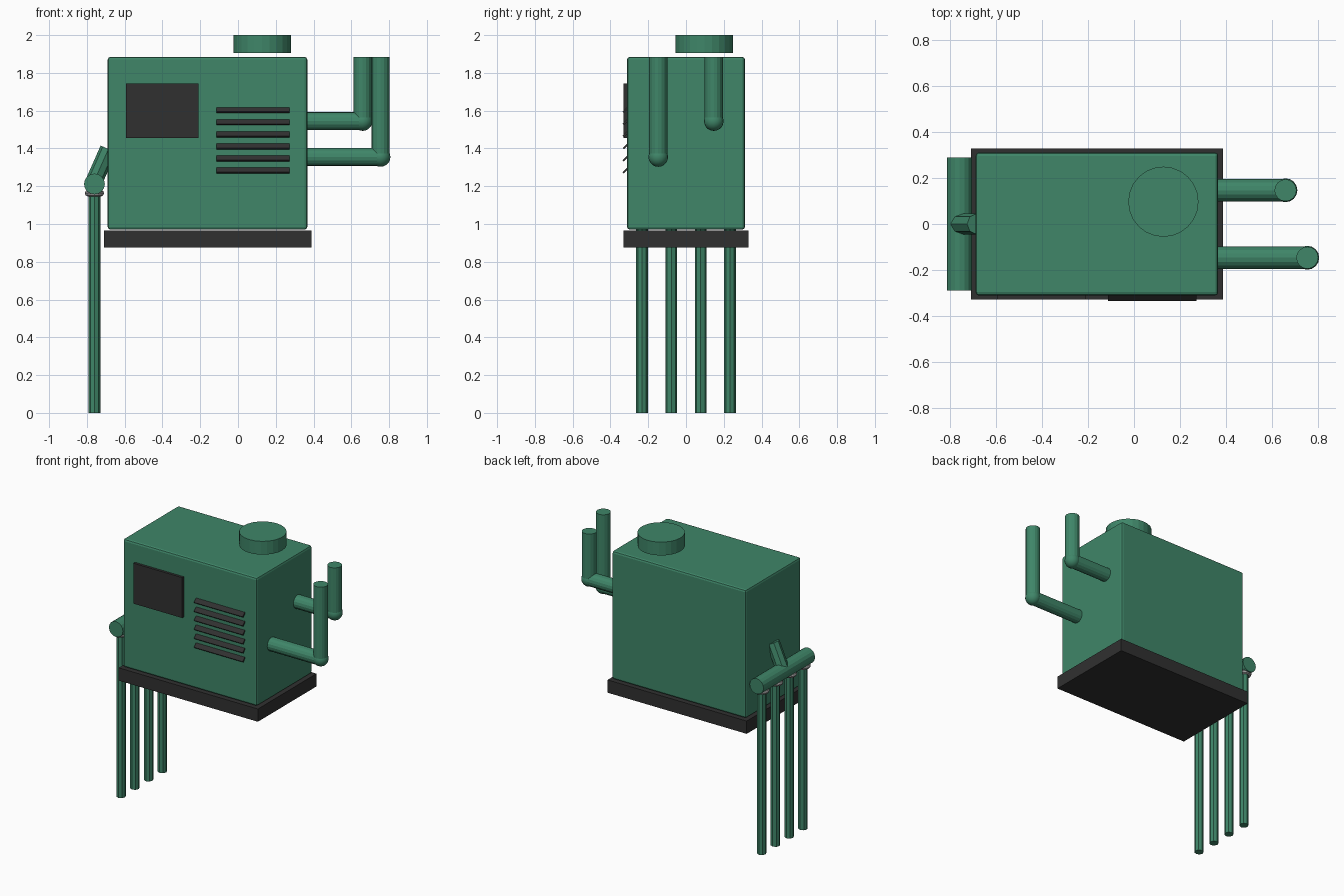
import bpy
import math
from mathutils import Vector

cube = bpy.data.objects.get("Cube")
if cube:
    bpy.data.objects.remove(cube, do_unlink=True)


def material(name, colour):
    mat = bpy.data.materials.new(name)
    mat.use_nodes = True
    mat.diffuse_color = (*colour, 1)
    mat.node_tree.nodes["Principled BSDF"].inputs["Base Color"].default_value = (*colour, 1)
    return mat


green = material("machine green", (0.05, 0.238, 0.14))
dark = material("charcoal", (0.03, 0.03, 0.03))
grey = material("light grey", (0.35, 0.35, 0.35))


def finish(name, mat):
    obj = bpy.context.object
    obj.name = name
    obj.data.materials.append(mat)
    return obj


def box(name, low, high, mat, tilt=0, bevel=0):
    low, high = Vector(low), Vector(high)
    bpy.ops.mesh.primitive_cube_add(size=1, location=(low + high) / 2)
    obj = finish(name, mat)
    obj.scale = high - low
    bpy.ops.object.transform_apply(location=False, rotation=False, scale=True)
    obj.rotation_euler.x = tilt
    if bevel:
        mod = obj.modifiers.new("soft edges", "BEVEL")
        mod.width = bevel
        mod.segments = 2
    return obj


def rod(name, start, end, radius, sides, mat=green):
    start, end = Vector(start), Vector(end)
    axis = end - start
    bpy.ops.mesh.primitive_cylinder_add(
        vertices=sides, radius=radius, depth=axis.length, location=(start + end) / 2,
        rotation=axis.to_track_quat("Z", "Y").to_euler())
    return finish(name, mat)


# Housing and plinth
TOP = 1.885
FACE = 0.367
box("housing", (-0.69, -0.312, 0.97), (FACE, 0.312, TOP), green, bevel=0.015)
box("plinth", (-0.71, -0.33, 0.875), (0.388, 0.33, 0.966), dark)

# Round cap hovering over the top
rod("top_cap", (0.128, 0.097, 1.905), (0.128, 0.097, 2.0), 0.153, 24)

# Front panel and slanted louvres
box("front_panel", (-0.594, -0.33, 1.455), (-0.209, -0.305, 1.743), dark)
for i in range(6):
    z = 1.607 - i * 0.064
    box(f"louvre_{i + 1}", (-0.113, -0.339, z - 0.005), (0.272, -0.293, z + 0.005),
        dark, tilt=math.radians(45))

# Two elbow pipes on the left side
for label, x, y, z in (("front", 0.755, -0.147, 1.355), ("back", 0.66, 0.147, 1.545)):
    rod(label + "_pipe_horizontal", (FACE - 0.03, y, z), (x, y, z), 0.048, 16)
    rod(label + "_pipe_upright", (x, y, z), (x, y, TOP), 0.048, 16)
    bpy.ops.mesh.primitive_uv_sphere_add(segments=16, ring_count=10, radius=0.052,
                                         location=(x, y, z))
    finish(label + "_pipe_elbow", green)
    bpy.ops.object.shade_smooth()

# Manifold with its slanted connector
PIPE_X = -0.76
rod("manifold", (PIPE_X, -0.29, 1.212), (PIPE_X, 0.29, 1.212), 0.055, 16)
rod("manifold_connector", (-0.768, 0, 1.212), (-0.686, 0, 1.397), 0.045, 8)

# Drop pipes with collars
for i in range(4):
    y = (i - 1.5) * 0.155
    rod(f"drop_pipe_{i + 1}", (PIPE_X, y, 0), (PIPE_X, y, 1.19), 0.031, 8)
    bpy.ops.mesh.primitive_torus_add(major_radius=0.034, minor_radius=0.017,
                                     major_segments=16, minor_segments=8,
                                     location=(PIPE_X, y, 1.163))
    finish(f"collar_{i + 1}", grey)
